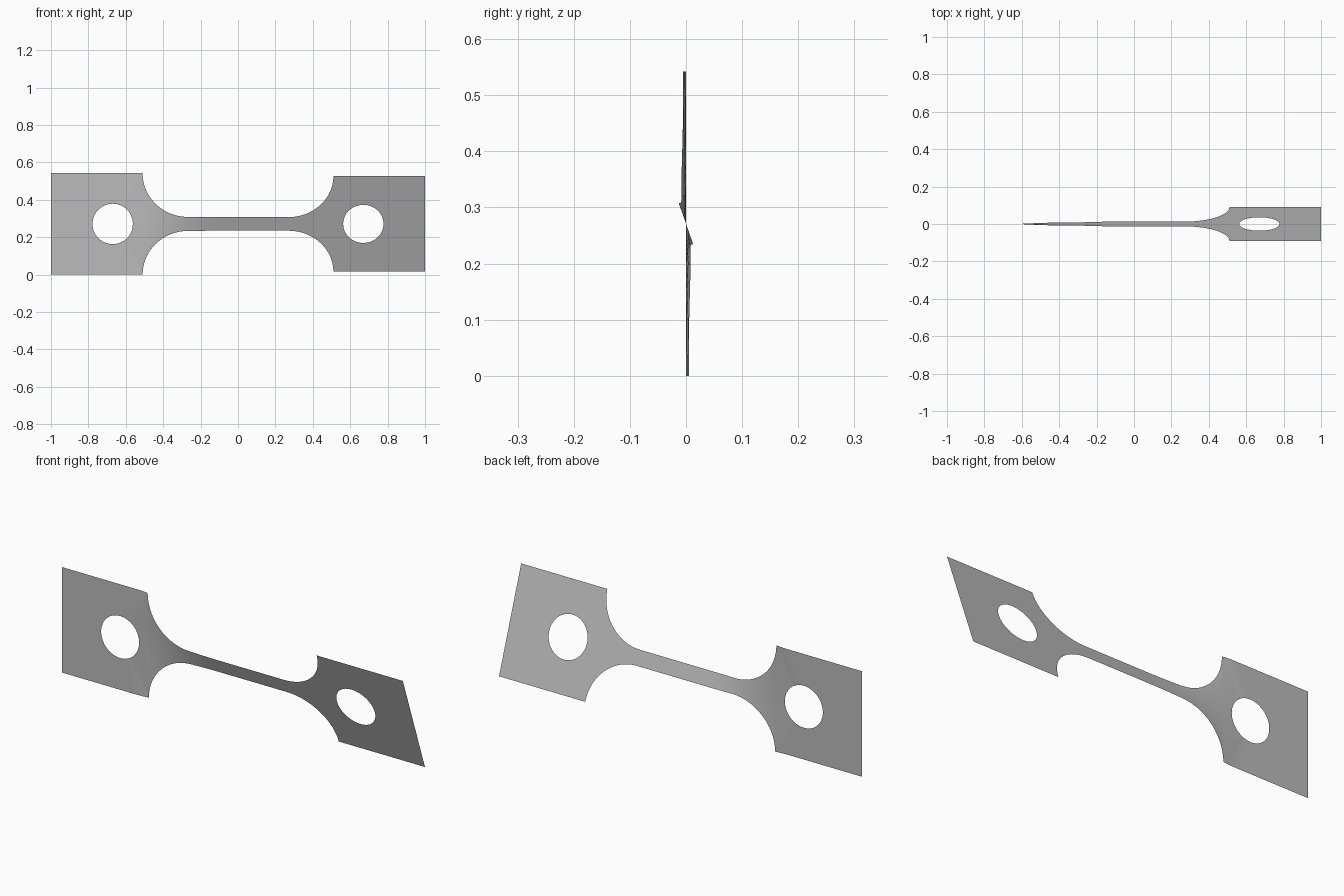
import bpy, bmesh, math

cube = bpy.data.objects.get("Cube")
if cube:
    bpy.data.objects.remove(cube, do_unlink=True)

HALF_H, NECK_H = 0.271, 0.0385      # half heights of the end plates and the neck
SHOULDER, FILLET_X = 0.51, 0.24     # plate inner edge, fillet length
HOLE_X, HOLE_R = 0.67, 0.108
TWIST = math.radians(19.4)
N = 16                              # divisions across the sheet


def twisted(x, v):
    """Place a point of the flat sheet, turned about the long axis."""
    t = min(max((x + 0.58) / 0.48, 0), 1)
    a = TWIST * t * t * (3 - 2 * t)
    return (x, -v * math.sin(a), HALF_H + v * math.cos(a))


bm = bmesh.new()


def bridge(row_a, row_b):
    """Join two rows of sheet points with quads."""
    va = [bm.verts.new(twisted(*p)) for p in row_a]
    vb = [bm.verts.new(twisted(*p)) for p in row_b]
    for i in range(len(va) - 1):
        bm.faces.new((va[i], vb[i], vb[i + 1], va[i + 1]))


# End plates: a rectangle joined to its round hole
corners = [(SHOULDER, -HALF_H), (1, -HALF_H), (1, HALF_H), (SHOULDER, HALF_H)]
for side in (-1, 1):
    border = []
    for k in range(4):
        (x0, v0), (x1, v1) = corners[k], corners[(k + 1) % 4]
        border += [(x0 + (x1 - x0) * i / N, v0 + (v1 - v0) * i / N) for i in range(N)]
    border.append(border[0])
    hole = []
    for x, v in border:
        a = math.atan2(v, x - HOLE_X)
        hole.append((HOLE_X + HOLE_R * math.cos(a), HOLE_R * math.sin(a)))
    bridge([(side * x, v) for x, v in border], [(side * x, v) for x, v in hole])

# Neck: curved shoulders and a straight middle
shoulder = []
for i in range(25):
    a = math.pi / 2 * i / 24
    shoulder.append((-SHOULDER + FILLET_X * (1 - math.cos(a)),
                     HALF_H - (HALF_H - NECK_H) * math.sin(a)))
start = SHOULDER - FILLET_X
middle = [(-start + 2 * start * i / 30, NECK_H) for i in range(1, 30)]
stations = shoulder + middle + [(-x, h) for x, h in reversed(shoulder)]
columns = [[(x, h * (2 * j / N - 1)) for j in range(N + 1)] for x, h in stations]
for a, b in zip(columns, columns[1:]):
    bridge(a, b)

bmesh.ops.remove_doubles(bm, verts=bm.verts, dist=0.0002)
bmesh.ops.recalc_face_normals(bm, faces=bm.faces)
# Face the sheet toward the front
if sum(f.normal.y * f.calc_area() for f in bm.faces) > 0:
    bmesh.ops.reverse_faces(bm, faces=bm.faces)
for f in bm.faces:
    f.smooth = True

mesh = bpy.data.meshes.new("twisted_strip")
bm.to_mesh(mesh)
bm.free()
strip = bpy.data.objects.new("twisted_strip", mesh)
bpy.context.collection.objects.link(strip)

# Plain grey sheet
grey = bpy.data.materials.new("plain_grey")
grey.use_nodes = True
colour = (0.5, 0.5, 0.5, 1)
grey.diffuse_color = colour
grey.node_tree.nodes["Principled BSDF"].inputs["Base Color"].default_value = colour
mesh.materials.append(grey)
